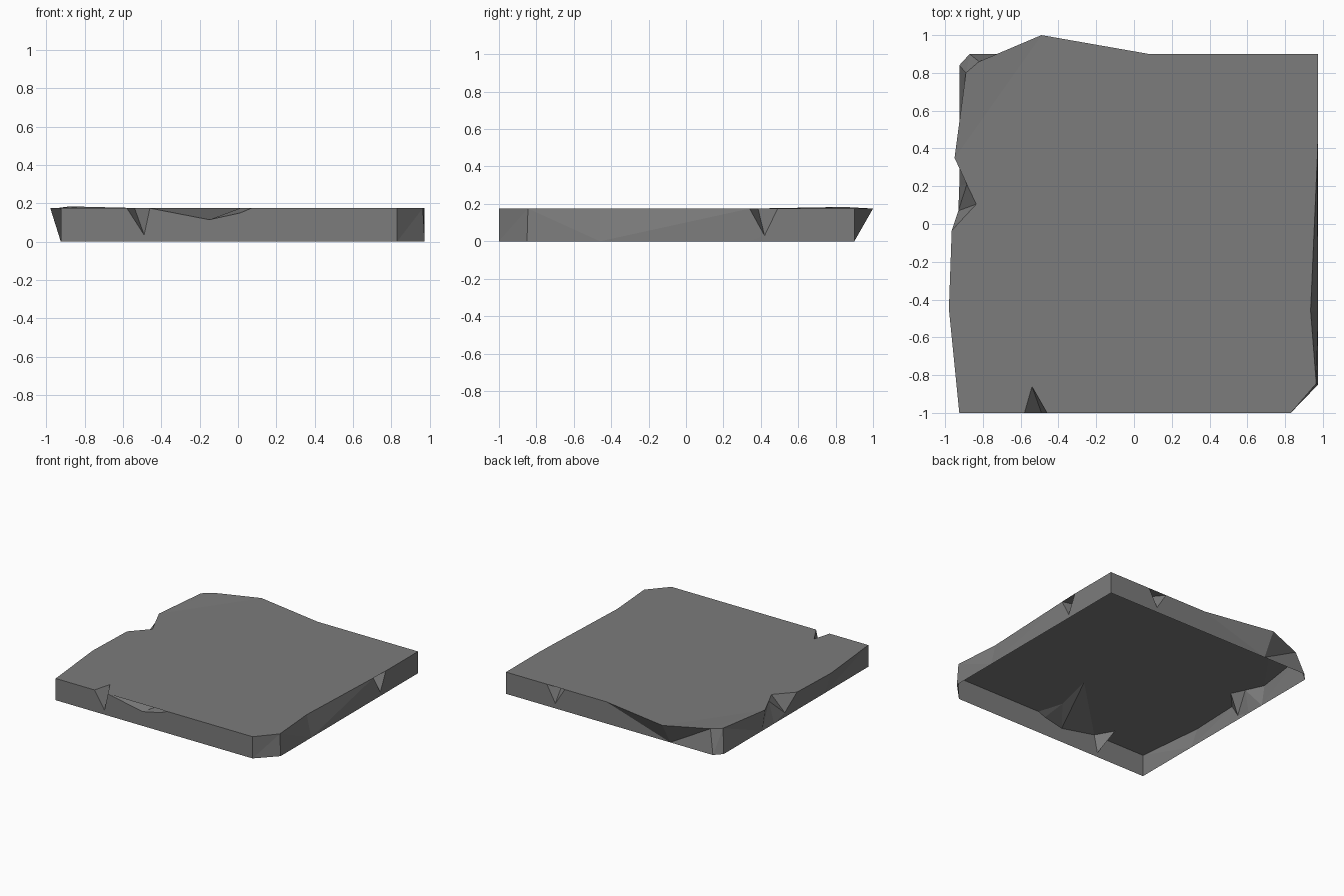
import bpy, bmesh

T = 0.175  # slab thickness

# Wall stations, counter-clockwise from the front left corner:
# (upper edge point, foot x, foot y, inner point of a chip or None)
stations = [
    # front, with a sharp chip and a shallow dent
    ((-0.925, -1, T), -0.925, -1, None),
    ((-0.58, -1, T), -0.58, -1, None),
    ((-0.49, -1, 0.035), -0.49, -1, (-0.54, -0.86, T)),
    ((-0.46, -1, T), -0.46, -1, None),
    ((-0.15, -1, 0.115), -0.15, -1, (0.09, -0.46, T)),
    ((0.01, -1, 0.15), 0.01, -1, (0.01, -0.8, T)),
    ((0.07, -1, T), 0.07, -1, None),
    ((0.83, -1, T), 0.83, -1, None),
    # right
    ((0.965, -0.845, T), 0.975, -0.85, None),
    ((0.935, -0.46, T), 0.975, -0.46, None),
    ((0.97, 0.34, T), 0.975, 0.34, None),
    ((0.975, 0.42, 0.03), 0.975, 0.42, (0.815, 0.385, T)),
    ((0.975, 0.49, T), 0.975, 0.49, None),
    # back
    ((0.975, 0.9, T), 0.975, 0.9, None),
    ((0.61, 0.9, T), 0.61, 0.9, None),
    ((0.535, 0.9, 0.04), 0.535, 0.9, (0.54, 0.79, T)),
    ((0.45, 0.9, T), 0.45, 0.9, None),
    ((0.08, 0.9, T), 0.08, 0.9, None),
    ((-0.49, 1.0, T), -0.49, 0.9, None),
    ((-0.82, 0.86, 0.183), -0.87, 0.9, None),
    # left
    ((-0.89, 0.8, 0.183), -0.925, 0.84, None),
    ((-0.95, 0.35, T), -0.925, 0.35, None),
    ((-0.885, 0.21, T), -0.925, 0.2, None),
    ((-0.93, 0.07, 0.04), -0.925, 0.07, (-0.835, 0.105, T)),
    ((-0.965, -0.035, T), -0.925, -0.035, None),
    ((-0.98, -0.45, T), -0.925, -0.45, None),
]

bm = bmesh.new()
upper = [bm.verts.new(s[0]) for s in stations]
foot = [bm.verts.new((s[1], s[2], 0)) for s in stations]
cap = [bm.verts.new(s[3]) if s[3] else u for s, u in zip(stations, upper)]

# Walls, and the sloping chip faces between wall edge and top
n = len(stations)
for i in range(n):
    j = (i + 1) % n
    bm.faces.new((foot[i], foot[j], upper[j], upper[i]))
    chip = []
    for v in (cap[j], cap[i], upper[i], upper[j]):
        if v not in chip:
            chip.append(v)
    if len(chip) > 2:
        bm.faces.new(chip)

# Top surface (the underside is open)
bm.faces.new(cap)
bmesh.ops.triangulate(bm, faces=bm.faces[:])

mesh = bpy.data.meshes.new("stone_slab")
bm.to_mesh(mesh)
bm.free()
slab = bpy.data.objects.new("stone_slab", mesh)
bpy.context.collection.objects.link(slab)

grey = bpy.data.materials.new("stone grey")
grey.diffuse_color = (0.2, 0.2, 0.2, 1)
mesh.materials.append(grey)
